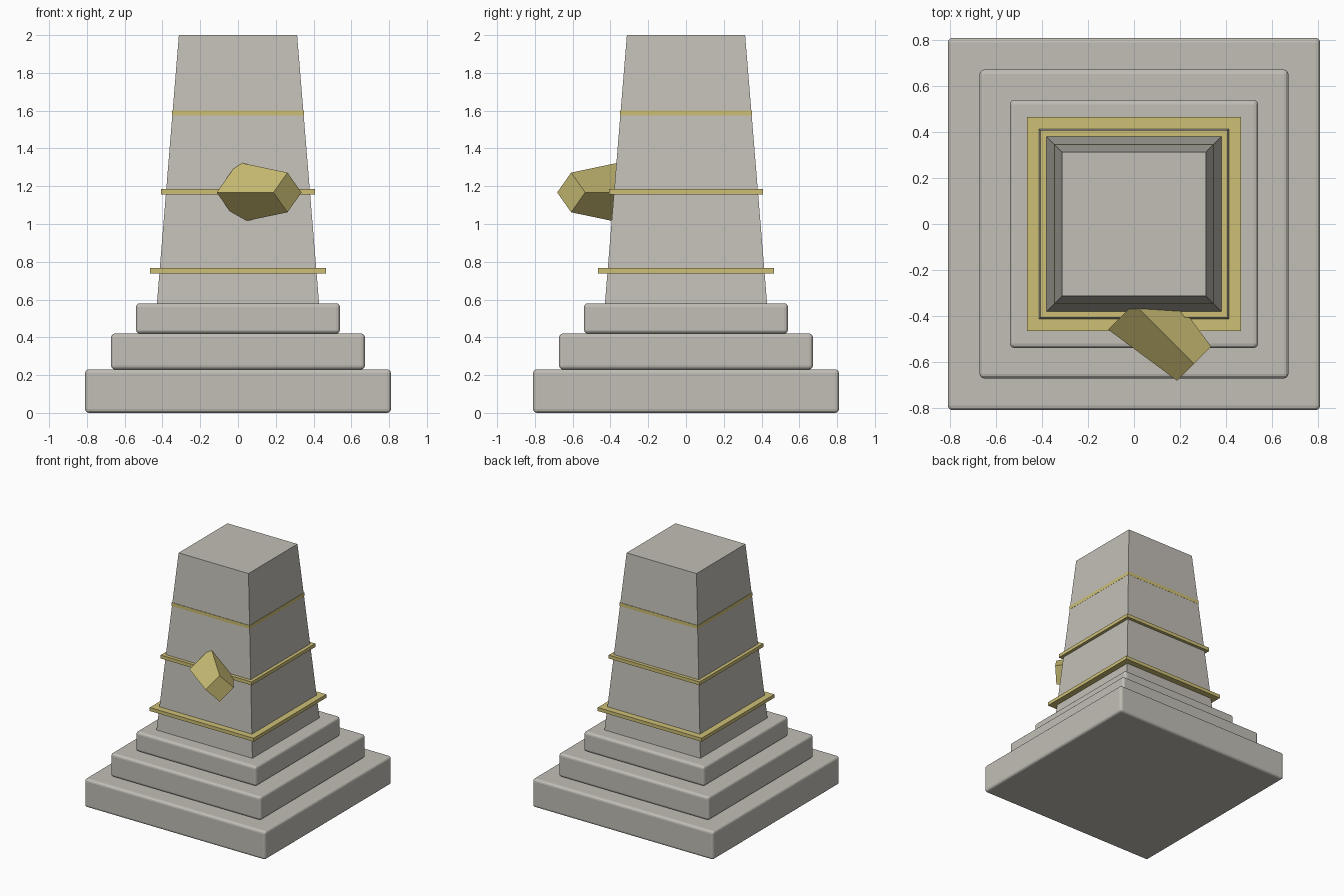
import bpy
import bmesh
from math import radians, sqrt
from mathutils import Matrix, Vector

cube = bpy.data.objects.get("Cube")
if cube:
    bpy.data.objects.remove(cube, do_unlink=True)


def make_material(name, color):
    mat = bpy.data.materials.new(name)
    mat.use_nodes = True
    mat.diffuse_color = color
    mat.node_tree.nodes["Principled BSDF"].inputs["Base Color"].default_value = color
    return mat


stone = make_material("warm grey stone", (0.54, 0.52, 0.47, 1))
gold = make_material("pale gold", (0.61, 0.52, 0.18, 1))


def frustum(name, bottom_radius, top_radius, depth, matrix, mat):
    """Four-sided frustum with corner radii, centred on its own axis."""
    bm = bmesh.new()
    bmesh.ops.create_cone(bm, cap_ends=True, segments=4, radius1=bottom_radius,
                          radius2=top_radius, depth=depth, matrix=matrix)
    mesh = bpy.data.meshes.new(name)
    bm.to_mesh(mesh)
    bm.free()
    mesh.materials.append(mat)
    obj = bpy.data.objects.new(name, mesh)
    bpy.context.collection.objects.link(obj)
    return obj


def block(name, half_bottom, half_top, z0, z1, mat):
    """Upright square block given by half widths and heights."""
    matrix = Matrix.Translation((0, 0, (z0 + z1) / 2)) @ Matrix.Rotation(radians(45), 4, 'Z')
    return frustum(name, half_bottom * sqrt(2), half_top * sqrt(2), z1 - z0, matrix, mat)


# Stepped plinth with rounded edges
for name, half, z0, z1 in (("lower_step", 0.81, 0, 0.23),
                           ("middle_step", 0.672, 0.23, 0.42),
                           ("upper_step", 0.54, 0.42, 0.58)):
    step = block(name, half, half, z0, z1, stone)
    bevel = step.modifiers.new("rounded edges", 'BEVEL')
    bevel.width = 0.02
    bevel.segments = 3

# Tapering column
block("column", 0.43, 0.313, 0.57, 2.0, stone)

# Gold bands, the top one almost flush with the column
for name, half, z in (("lower_band", 0.465, 0.752),
                      ("middle_band", 0.407, 1.17),
                      ("upper_band", 0.349, 1.588)):
    block(name, half, half, z - 0.014, z + 0.014, gold)

# Slanted gold spout, its wide end sunk into the front of the column
base, tip = Vector((0, -0.346, 1.167)), Vector((0.262, -0.608, 1.167))
axis = tip - base
turn = axis.to_track_quat('Z', 'Y').to_matrix().to_4x4()
frustum("front_spout", 0.16, 0.105, axis.length,
        Matrix.Translation((base + tip) / 2) @ turn, gold)
